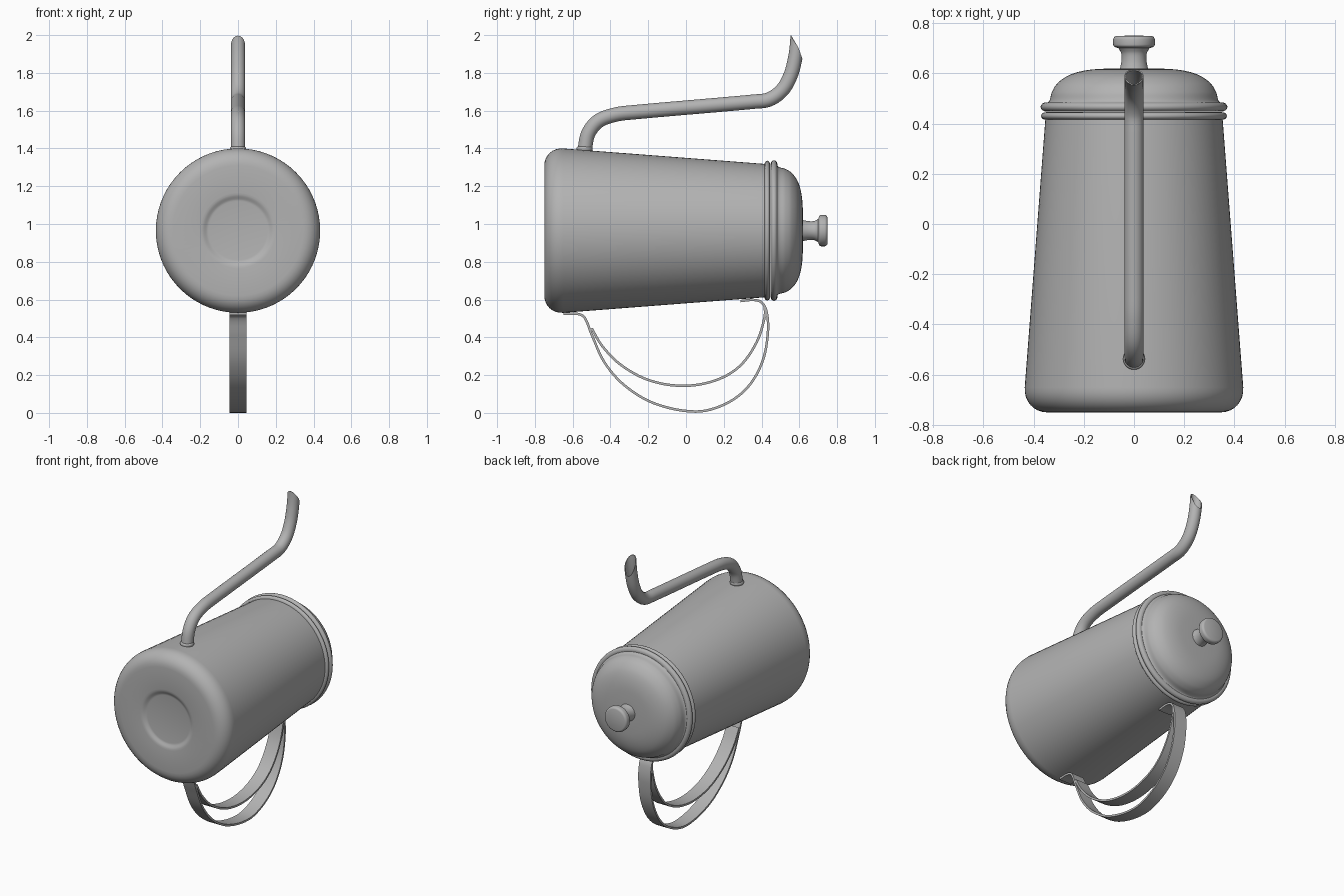
import bpy, bmesh, math
from mathutils import Vector, Matrix
from mathutils.geometry import interpolate_bezier

cube = bpy.data.objects.get("Cube")
if cube:
    bpy.data.objects.remove(cube, do_unlink=True)

AXIS_Z = 0.965  # height of the body's horizontal axis

steel = bpy.data.materials.new("brushed_steel_grey")
steel.use_nodes = True
GREY = (0.45, 0.45, 0.45, 1)
steel.diffuse_color = GREY
steel.node_tree.nodes["Principled BSDF"].inputs["Base Color"].default_value = GREY


def smooth_path(points, steps=6):
    """Smooth curve through 2D points."""
    pts = [Vector((a, b, 0)) for a, b in points]
    last = len(pts) - 1
    tangents = [(pts[min(i + 1, last)] - pts[max(i - 1, 0)]).normalized()
                for i in range(last + 1)]
    path = [pts[0]]
    for i in range(last):
        p, q = pts[i], pts[i + 1]
        reach = (q - p).length / 3
        path += interpolate_bezier(p, p + tangents[i] * reach,
                                   q - tangents[i + 1] * reach, q, steps + 1)[1:]
    return [(v.x, v.y) for v in path]


def fillet(a, corner, b, steps=8):
    """Rounded corner between two profile points."""
    a, c, b = Vector(a), Vector(corner), Vector(b)
    arc = interpolate_bezier(a, a.lerp(c, 0.56), b.lerp(c, 0.56), b, steps + 1)
    return [tuple(v) for v in arc]


def finish(obj, angle=35):
    """Apply modifiers, add the material and shade."""
    bpy.ops.object.select_all(action='DESELECT')
    obj.select_set(True)
    bpy.context.view_layer.objects.active = obj
    for mod in list(obj.modifiers):
        bpy.ops.object.modifier_apply(modifier=mod.name)
    obj.data.materials.clear()
    obj.data.materials.append(steel)
    bpy.ops.object.shade_smooth_by_angle(angle=math.radians(angle))
    return obj


def new_object(name, bm):
    mesh = bpy.data.meshes.new(name)
    bmesh.ops.recalc_face_normals(bm, faces=bm.faces)
    bm.to_mesh(mesh)
    bm.free()
    obj = bpy.data.objects.new(name, mesh)
    bpy.context.collection.objects.link(obj)
    return obj


def lathe(name, profile, closed=False, segments=72):
    """Spin (radius, y) points around the body axis."""
    bm = bmesh.new()
    verts = [bm.verts.new((r, y, 0)) for r, y in profile]
    edges = [bm.edges.new(pair) for pair in zip(verts, verts[1:])]
    if closed:
        edges.append(bm.edges.new((verts[-1], verts[0])))
    bmesh.ops.spin(bm, geom=verts + edges, cent=(0, 0, 0), axis=(0, 1, 0),
                   angle=math.tau, steps=segments, use_merge=True)
    bmesh.ops.remove_doubles(bm, verts=bm.verts, dist=0.0001)
    obj = new_object(name, bm)
    obj.location.z = AXIS_Z
    return finish(obj)


def bead(name, radius, y, half_width, half_height):
    """Rounded ring around the body axis."""
    turn = [math.tau * i / 16 for i in range(16)]
    return lathe(name, [(radius + half_height * math.cos(t),
                         y + half_width * math.sin(t)) for t in turn], closed=True)


def strap(name, points):
    """Flat metal band following a side path."""
    bm = bmesh.new()
    rows = [[bm.verts.new((x, y, z)) for x in (-0.045, 0.045)]
            for y, z in smooth_path(points)]
    for (a, b), (c, d) in zip(rows, rows[1:]):
        bm.faces.new((a, b, d, c))
    obj = new_object(name, bm)
    solid = obj.modifiers.new("thickness", 'SOLIDIFY')
    solid.thickness, solid.offset = 0.013, 0
    return finish(obj)


# Body with a shallow round recess in its base
dish = smooth_path([(0.155, -0.735), (0.165, -0.737), (0.185, -0.747), (0.2, -0.75)], 3)
lathe("body", [(0, -0.735)] + dish
      + fillet((0.345, -0.75), (0.442, -0.75), (0.435, -0.65))
      + [(0.352, 0.43), (0, 0.43)])

# Rim of the body and rim of the lid
bead("body_rim", 0.35, 0.43, 0.015, 0.02)
bead("lid_rim", 0.35, 0.466, 0.018, 0.022)

# Domed lid
lathe("lid", [(0, 0.45), (0.345, 0.45)]
      + smooth_path([(0.35, 0.48), (0.337, 0.49), (0.327, 0.525), (0.305, 0.56),
                     (0.26, 0.592), (0.19, 0.612), (0.1, 0.619), (0, 0.62)]))

# Knob on the lid
lathe("lid_knob", [(0.06, 0.61)]
      + smooth_path([(0.055, 0.622), (0.05, 0.65), (0.051, 0.68), (0.062, 0.7)], 4)
      + fillet((0.074, 0.704), (0.083, 0.706), (0.083, 0.715), 4)
      + fillet((0.083, 0.735), (0.082, 0.747), (0.07, 0.749), 4) + [(0, 0.75)])

# Collar where the spout leaves the body
collar = bead("spout_collar", 0.035, 0, 0.012, 0.008)
collar.rotation_euler.x = math.pi / 2
collar.location = (0, -0.537, 1.398)

# Gooseneck spout, swept as a round tube
SPOUT = [(-0.537, 1.37), (-0.535, 1.4), (-0.517, 1.48), (-0.464, 1.545),
         (-0.374, 1.579), (-0.273, 1.592), (0.363, 1.648), (0.442, 1.66),
         (0.511, 1.711), (0.554, 1.788), (0.577, 1.873), (0.588, 1.95), (0.592, 2.03)]
path = [Vector((0, y, z)) for y, z in smooth_path(SPOUT)]
bm = bmesh.new()
rings = []
for i, p in enumerate(path):
    along = (path[min(i + 1, len(path) - 1)] - path[max(i - 1, 0)]).normalized()
    side = Vector((1, 0, 0))
    up = along.cross(side)
    rings.append([bm.verts.new(p + 0.033 * (side * math.cos(t) + up * math.sin(t)))
                  for t in (math.tau * k / 24 for k in range(24))])
for low, high in zip(rings, rings[1:]):
    for k in range(24):
        n = (k + 1) % 24
        bm.faces.new((low[k], low[n], high[n], high[k]))
# Slanted mouth of the spout
for point, normal in (((0, 0.593, 1.937), (0, 0.063, 0.037)),
                      ((0, 0.593, 1.937), (0, 0.064, 0.019))):
    bmesh.ops.bisect_plane(bm, geom=bm.verts[:] + bm.edges[:] + bm.faces[:],
                           plane_co=point, plane_no=normal, clear_outer=True)
spout = new_object("spout", bm)
wall = spout.modifiers.new("wall", 'SOLIDIFY')
wall.thickness, wall.offset = 0.005, -1
finish(spout)

# Handle made of an outer band and an inner band
strap("handle_outer_band",
      [(-0.649, 0.524), (-0.575, 0.524), (-0.538, 0.506), (-0.5, 0.416),
       (-0.432, 0.268), (-0.326, 0.146), (-0.167, 0.05), (0.05, 0.007),
       (0.204, 0.045), (0.326, 0.135), (0.405, 0.273), (0.434, 0.432),
       (0.426, 0.538), (0.4, 0.585), (0.358, 0.598), (0.289, 0.592)])
strap("handle_inner_band",
      [(-0.5, 0.448), (-0.442, 0.352), (-0.342, 0.252), (-0.193, 0.172),
       (-0.013, 0.143), (0.156, 0.172), (0.283, 0.246), (0.374, 0.374),
       (0.416, 0.506), (0.418, 0.56)])
